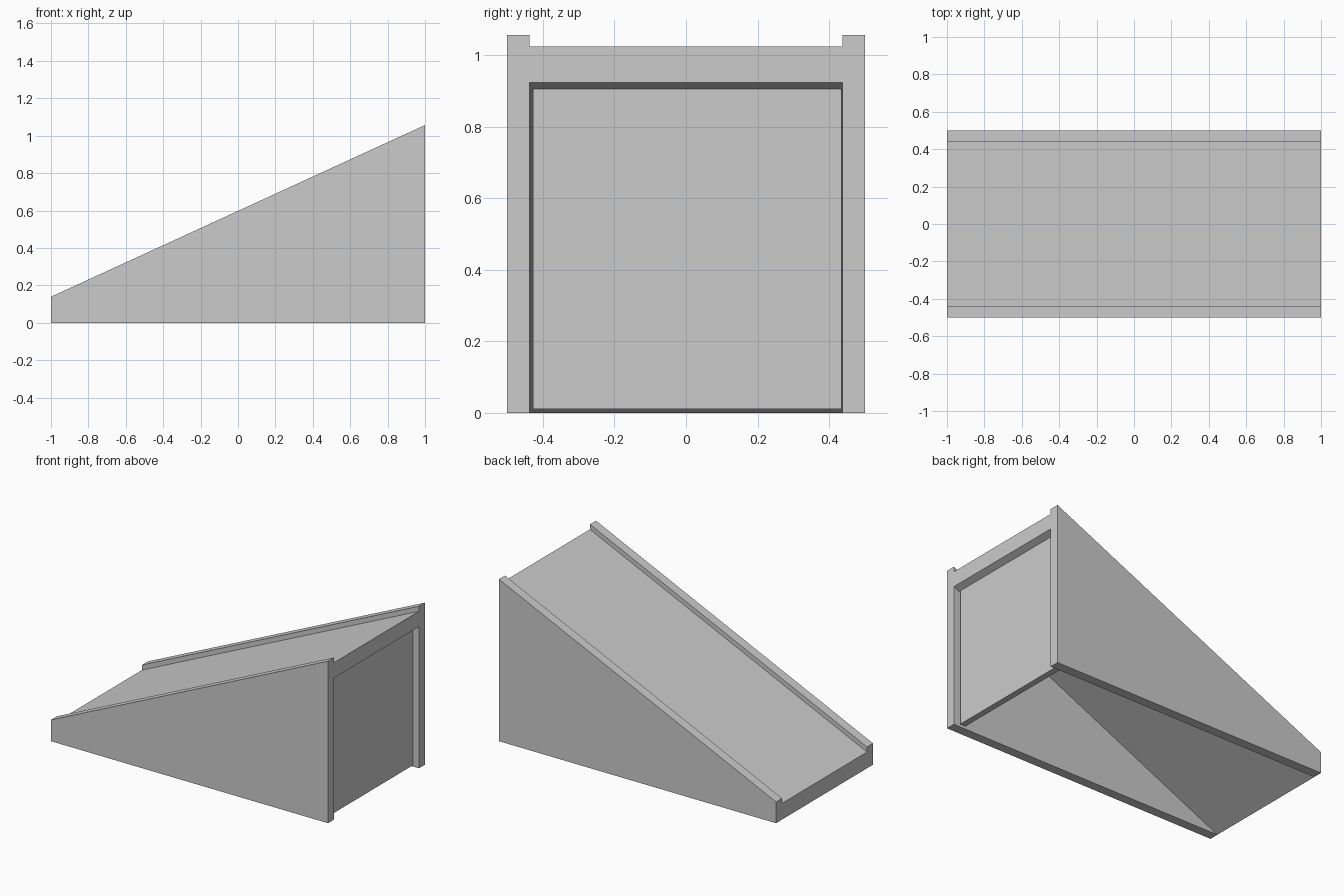
import bpy

if "Cube" in bpy.data.objects:
    bpy.data.objects.remove(bpy.data.objects["Cube"])


def extrude_profile(name, profile, y0, y1):
    """Extrude an x/z outline (counter-clockwise seen from -y) from y0 to y1."""
    n = len(profile)
    verts = [(x, y, z) for y in (y0, y1) for x, z in profile]
    faces = [tuple(range(n)), tuple(reversed(range(n, 2 * n)))]
    faces += [(i, i + n, (i + 1) % n + n, (i + 1) % n) for i in range(n)]
    mesh = bpy.data.meshes.new(name)
    mesh.from_pydata(verts, [], faces)
    obj = bpy.data.objects.new(name, mesh)
    bpy.context.collection.objects.link(obj)
    return obj


INNER = 0.438  # inner face of the side walls

# Solid side walls, rising slightly above the deck as kerbs
wall = [(-1, 0), (1, 0), (1, 1.057), (-1, 0.139)]
extrude_profile("right_side_wall", wall, -0.5, -INNER)
extrude_profile("left_side_wall", wall, INNER, 0.5)

# Sloped deck between the walls, hollow beneath
deck = [(-1, 0), (1, 0.924), (1, 1.024), (-1, 0.106)]
extrude_profile("ramp_deck", deck, -INNER, INNER)

# Recessed panel closing the tall end, with a small gap all round
panel = [(0.92, 0.011), (0.96, 0.011), (0.96, 0.905), (0.92, 0.905)]
extrude_profile("end_panel", panel, -0.427, 0.434)
